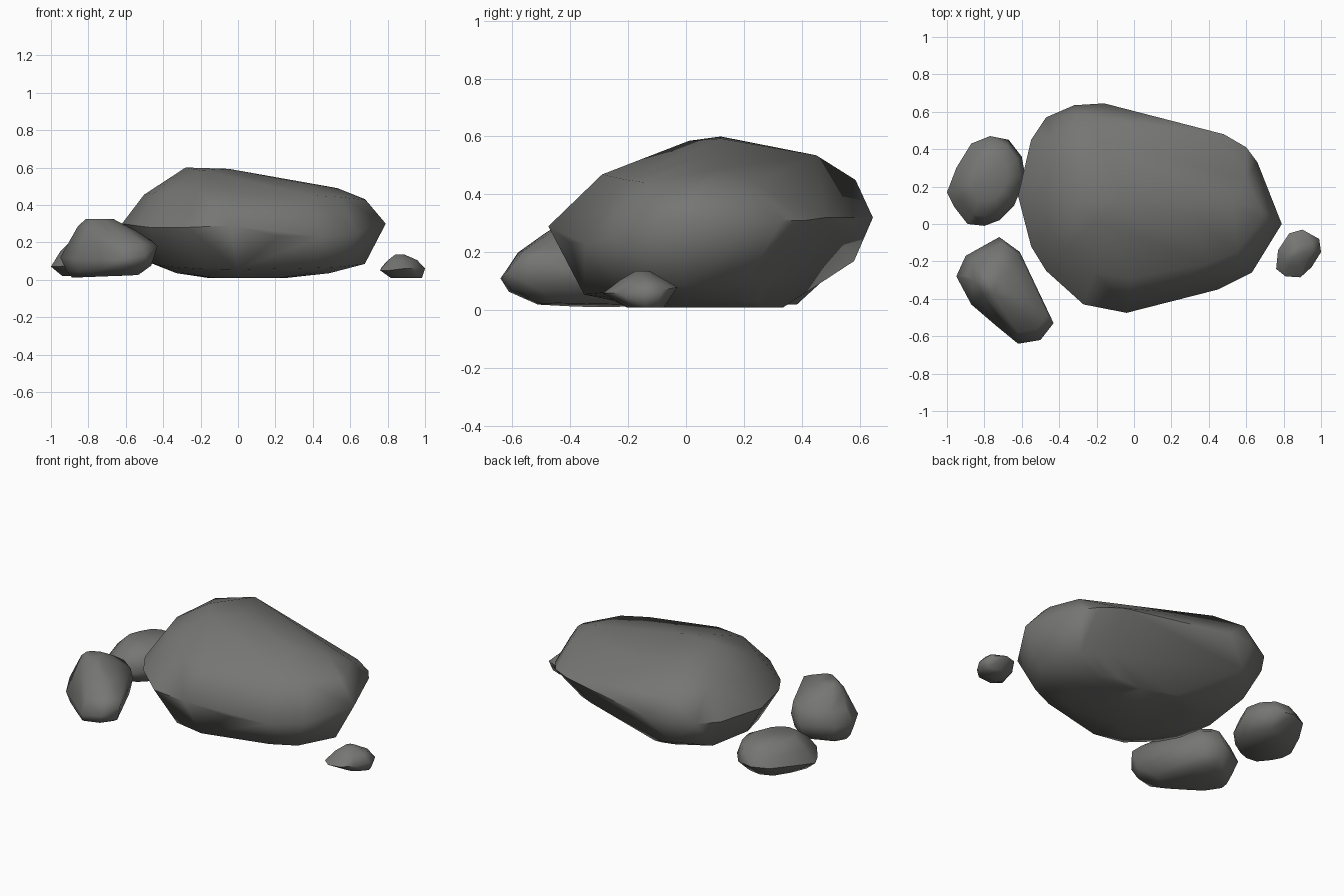
import bpy
import bmesh
import math

default_cube = bpy.data.objects.get("Cube")
if default_cube:
    bpy.data.objects.remove(default_cube, do_unlink=True)

# One flat stone colour
stone = bpy.data.materials.new("dark_grey_stone")
stone.use_nodes = True
stone_colour = (0.18, 0.18, 0.175, 1)
stone.diffuse_color = stone_colour
shader = stone.node_tree.nodes["Principled BSDF"]
shader.inputs["Base Color"].default_value = stone_colour
shader.inputs["Roughness"].default_value = 0.9


def ring(outline, scale, centre, height, slope=(0, 0)):
    """Scaled copy of the waist outline, lying on a tilted plane."""
    xs = [point[0] for point in outline]
    ys = [point[1] for point in outline]
    middle_x = (min(xs) + max(xs)) / 2
    middle_y = (min(ys) + max(ys)) / 2
    points = []
    for x, y, _ in outline:
        offset_x = (x - middle_x) * scale[0]
        offset_y = (y - middle_y) * scale[1]
        z = height + offset_x * slope[0] + offset_y * slope[1]
        points.append((centre[0] + offset_x, centre[1] + offset_y, z))
    return points


def make_rock(name, waist, rings, sharp_angle, corners=()):
    """Faceted stone: hull around a waist outline, stacked rings and corners."""
    points = list(waist) + list(corners)
    for settings in rings:
        points += ring(waist, **settings)
    bm = bmesh.new()
    for point in points:
        bm.verts.new(point)
    hull = bmesh.ops.convex_hull(bm, input=bm.verts)
    unused = set(hull["geom_interior"]) | set(hull["geom_unused"])
    loose = [item for item in unused if isinstance(item, bmesh.types.BMVert)]
    bmesh.ops.delete(bm, geom=loose, context="VERTS")
    bmesh.ops.remove_doubles(bm, verts=bm.verts, dist=0.01)
    bmesh.ops.recalc_face_normals(bm, faces=bm.faces)
    mesh = bpy.data.meshes.new(name)
    bm.to_mesh(mesh)
    bm.free()
    mesh.materials.append(stone)
    rock = bpy.data.objects.new(name, mesh)
    bpy.context.collection.objects.link(rock)

    # Soft shading with only the strongest creases kept
    bpy.ops.object.select_all(action="DESELECT")
    rock.select_set(True)
    bpy.context.view_layer.objects.active = rock
    bpy.ops.object.shade_smooth_by_angle(angle=math.radians(sharp_angle))


# Main boulder: the crest falls away to the back right
crest = [
    (-.28, .12, .6), (-.2, .01, .585), (-.05, .12, .593),
    (.3, .05, .525), (.53, .12, .49), (.68, .08, .43),
    (.6, .24, .44), (.3, .3, .48), (-.2, .45, .535),
    (-.42, .38, .495), (-.31, .585, .45),
]
# The boulder's foot reaches out at the back left
foot = [(-.3, .58, .17), (-.25, .47, .1), (-.46, .4, .12)]
make_rock(
    "main_boulder",
    waist=[
        (-.62, .15, .3), (-.55, .45, .31), (-.47, .57, .32),
        (-.32, .635, .32), (-.16, .645, .32), (0, .6, .32),
        (.48, .48, .32), (.6, .41, .31), (.66, .33, .31),
        (.79, 0, .3), (.63, -.26, .25), (.45, -.35, .23),
        (.22, -.4, .235), (-.04, -.475, .29), (-.27, -.43, .28),
        (-.47, -.25, .28), (-.55, -.12, .29),
    ],
    corners=crest + foot,
    rings=[
        dict(scale=(.84, .66), centre=(.09, .08), height=.44, slope=(-.03, -.07)),
        dict(scale=(.82, .7), centre=(.1, .04), height=.09, slope=(0, .09)),
        dict(scale=(.58, .52), centre=(.08, .04), height=.035),
        dict(scale=(.3, .42), centre=(.05, .1), height=.01),
    ],
    sharp_angle=62,
)

# Low stone beside the boulder, towards the back
make_rock(
    "back_stone",
    waist=[
        (-1, .17, .07), (-.95, .3, .09), (-.87, .43, .1),
        (-.77, .47, .1), (-.67, .45, .1), (-.6, .36, .1),
        (-.58, .25, .11), (-.64, .1, .1), (-.72, .02, .09),
        (-.8, -.01, .09), (-.89, 0, .08), (-.96, .09, .07),
    ],
    rings=[
        dict(scale=(.5, .5), centre=(-.78, .24), height=.215),
        dict(scale=(.82, .82), centre=(-.78, .24), height=.165, slope=(.1, 0)),
        dict(scale=(.76, .72), centre=(-.78, .21), height=.02),
    ],
    sharp_angle=65,
)

# Taller stone beside the boulder, towards the front
make_rock(
    "front_stone",
    waist=[
        (-.95, -.28, .12), (-.9, -.17, .13), (-.72, -.07, .13),
        (-.61, -.15, .15), (-.43, -.53, .18), (-.5, -.62, .13),
        (-.62, -.64, .11), (-.73, -.55, .11), (-.87, -.43, .11),
    ],
    rings=[
        dict(scale=(.28, .22), centre=(-.74, -.33), height=.325),
        dict(scale=(.6, .52), centre=(-.7, -.34), height=.275, slope=(-.06, .05)),
        dict(scale=(.84, .84), centre=(-.68, -.34), height=.21, slope=(.03, .05)),
        dict(scale=(.87, .9), centre=(-.69, -.355), height=.06, slope=(.07, 0)),
        dict(scale=(.68, .6), centre=(-.71, -.34), height=.018, slope=(.04, 0)),
    ],
    sharp_angle=65,
)

# Pebble on the far side
make_rock(
    "pebble",
    waist=[
        (.76, -.24, .05), (.77, -.14, .07), (.83, -.05, .08),
        (.9, -.03, .08), (.99, -.08, .07), (1, -.15, .06),
        (.95, -.23, .06), (.89, -.285, .06), (.81, -.28, .05),
    ],
    rings=[
        dict(scale=(.2, .2), centre=(.865, -.15), height=.135),
        dict(scale=(.65, .6), centre=(.88, -.15), height=.105),
        dict(scale=(.7, .5), centre=(.9, -.14), height=.01),
    ],
    sharp_angle=65,
)
